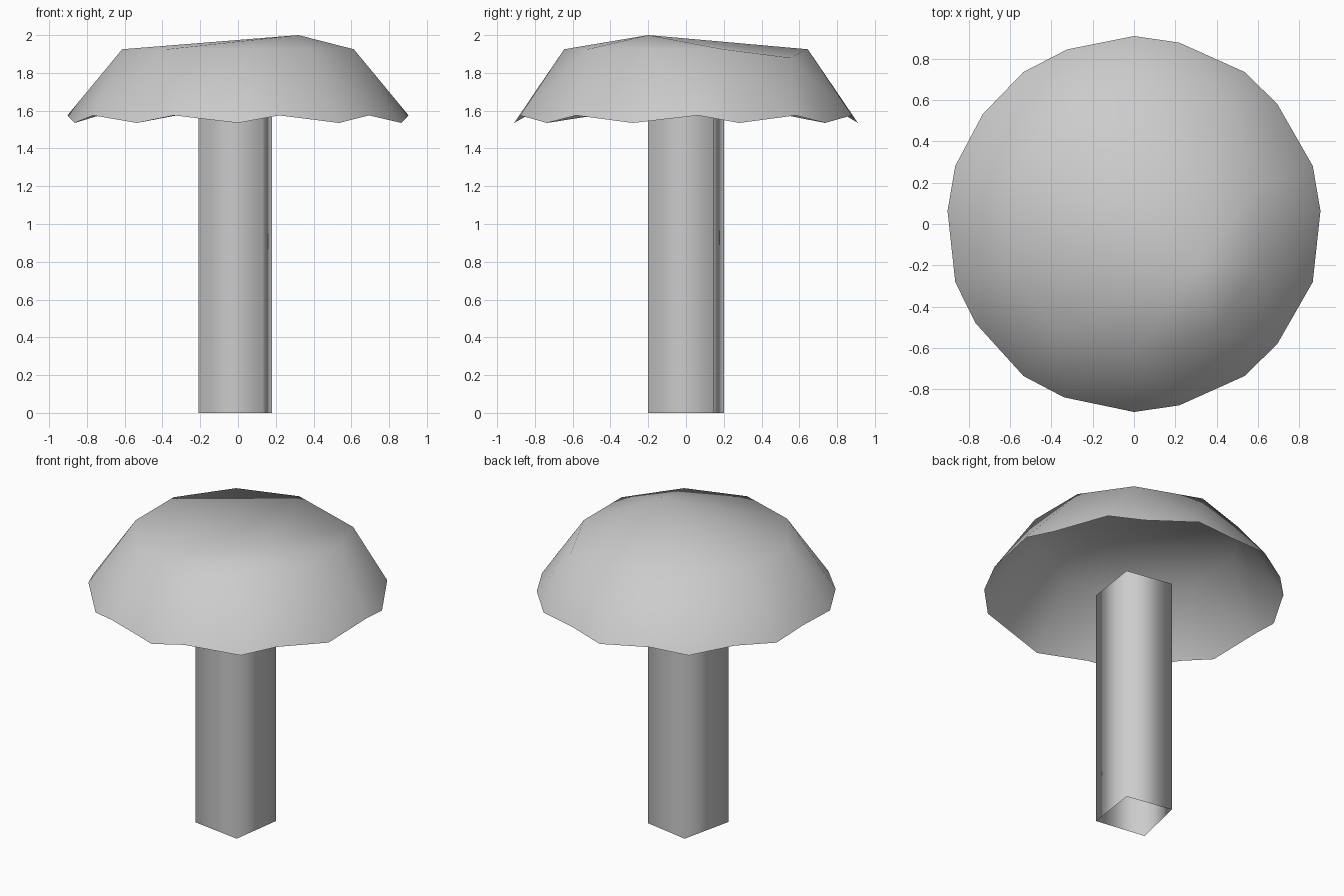
import bpy, bmesh
from math import radians, sin, cos

cube = bpy.data.objects.get("Cube")
if cube:
    bpy.data.objects.remove(cube, do_unlink=True)

grey = bpy.data.materials.new("plain_grey")
grey.use_nodes = True
colour = (0.6, 0.6, 0.6, 1)
grey.diffuse_color = colour
grey.node_tree.nodes["Principled BSDF"].inputs["Base Color"].default_value = colour


def finish(bm, name):
    """Turn a bmesh into a smooth, grey object."""
    for f in bm.faces:
        f.smooth = True
    mesh = bpy.data.meshes.new(name)
    bm.to_mesh(mesh)
    bm.free()
    mesh.materials.append(grey)
    obj = bpy.data.objects.new(name, mesh)
    bpy.context.collection.objects.link(obj)
    return obj


def polar(bm, r, deg, z):
    a = radians(deg)
    return bm.verts.new((r * cos(a), r * sin(a), z))


# Cap: open shell with a scalloped rim, a shoulder ring and an off-centre peak
bm = bmesh.new()
sides = 10
step = 360 / sides
lean = [14, 14, 14, 22, 22, 22, 22, 22, 18, 15]   # where each scallop peaks
low, high, shoulder = [], [], []
for i in range(sides):
    a = 90 - i * step
    low.append(polar(bm, 0.91, a, 1.535))
    high.append(polar(bm, 0.905, a - lean[i], 1.575))
    if i == 1:      # one shoulder corner sags outward
        shoulder.append(polar(bm, 0.72, a - 4, 1.88))
    else:
        shoulder.append(polar(bm, 0.645, a, 1.925))
peak = bm.verts.new((0.32, -0.2, 2.0))
for i in range(sides):
    j = (i + 1) % sides
    bm.faces.new((shoulder[i], high[i], low[i]))
    bm.faces.new((shoulder[i], shoulder[j], high[i]))
    bm.faces.new((shoulder[j], low[j], high[i]))
    bm.faces.new((peak, shoulder[j], shoulder[i]))
finish(bm, "cap")

# Stem: open four-sided tube, slightly turned
bm = bmesh.new()
corners = [(0.18, 0.145), (-0.13, 0.2), (-0.21, -0.15), (0.13, -0.2)]
bottom = [bm.verts.new((x, y, 0)) for x, y in corners]
top = [bm.verts.new((x, y, 1.575)) for x, y in corners]
for i in range(4):
    j = (i + 1) % 4
    bm.faces.new((bottom[i], bottom[j], top[j], top[i]))
finish(bm, "stem")
